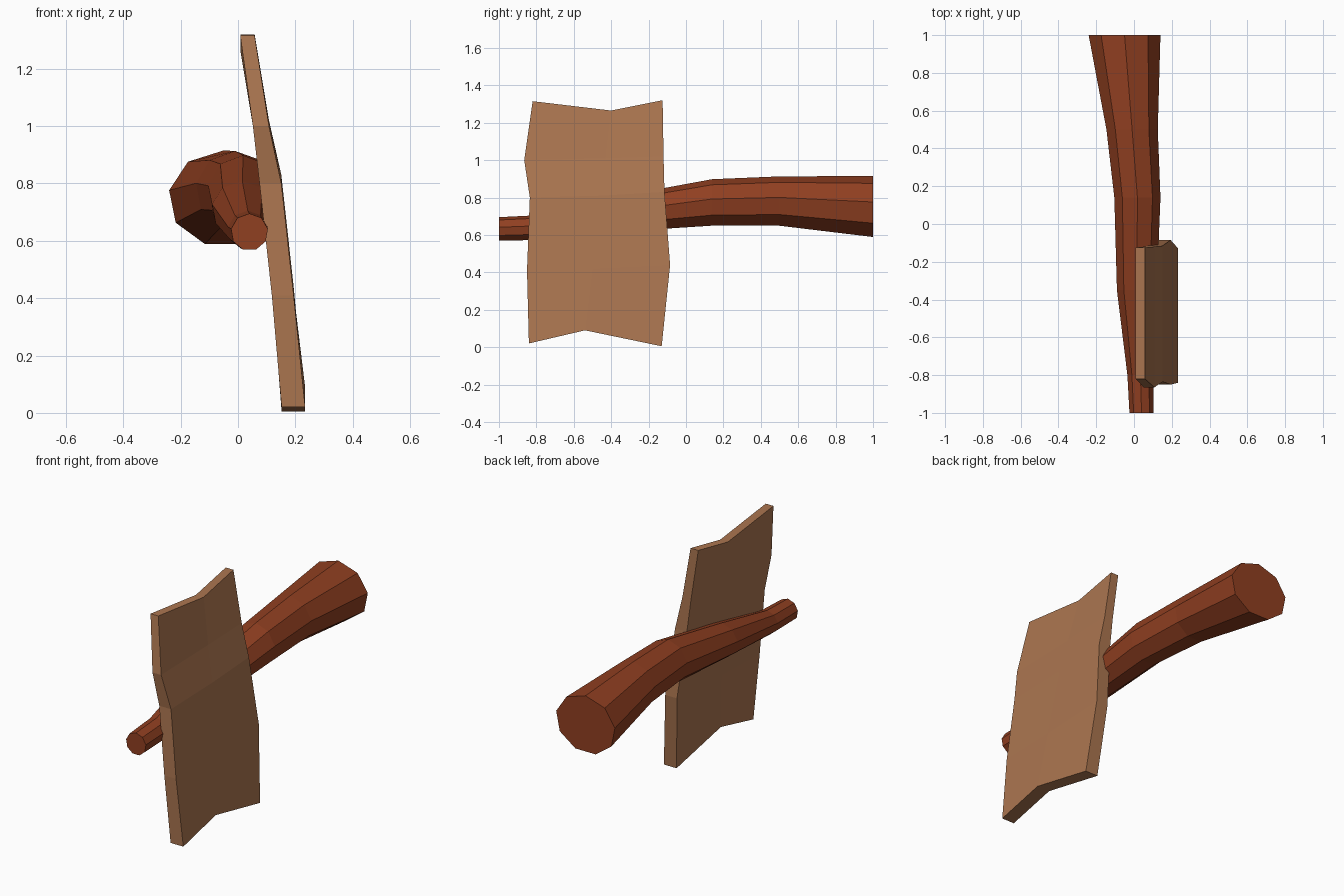
import bpy, bmesh, math

if "Cube" in bpy.data.objects:
    bpy.data.objects.remove(bpy.data.objects["Cube"])


def material(name, rgb):
    m = bpy.data.materials.new(name)
    m.diffuse_color = (*rgb, 1)
    m.use_nodes = True
    m.node_tree.nodes["Principled BSDF"].inputs["Base Color"].default_value = m.diffuse_color
    return m


def loft(name, rings, mat):
    """Skin a list of closed rings and cap both ends, flat shaded."""
    bm = bmesh.new()
    loops = [[bm.verts.new(p) for p in ring] for ring in rings]
    for a, b in zip(loops, loops[1:]):
        n = len(a)
        for i in range(n):
            j = (i + 1) % n
            bm.faces.new((a[i], a[j], b[j], b[i]))
    bm.faces.new(loops[0][::-1])
    bm.faces.new(loops[-1])
    bmesh.ops.recalc_face_normals(bm, faces=bm.faces)
    mesh = bpy.data.meshes.new(name)
    bm.to_mesh(mesh)
    bm.free()
    mesh.materials.append(mat)
    obj = bpy.data.objects.new(name, mesh)
    bpy.context.collection.objects.link(obj)
    return obj


# Branch: nine-sided bent tapering pole, (y, centre x, centre z, radius x, radius z)
SIDES = 9
branch_path = [
    (-1.00, 0.040, 0.630, 0.065, 0.065),
    (-0.80, 0.034, 0.637, 0.070, 0.068),
    (-0.35, 0.015, 0.710, 0.107, 0.098),
    (0.14, 0.018, 0.770, 0.124, 0.128),
    (0.50, -0.010, 0.777, 0.138, 0.136),
    (1.00, -0.050, 0.747, 0.193, 0.168),
]
rings = []
for y, cx, cz, rx, rz in branch_path:
    angles = [math.pi / 2 + 2 * math.pi * i / SIDES for i in range(SIDES)]
    rings.append([(cx + rx * math.cos(a), y, cz + rz * math.sin(a)) for a in angles])
loft("branch", rings, material("branch_wood", (0.28, 0.05, 0.015)))

# Board: rough leaning plank, rows of ((y, z) front, middle, back, left x, right x)
board_rows = [
    ((-0.84, 0.02), (-0.54, 0.09), (-0.13, 0.005), 0.152, 0.234),
    ((-0.85, 0.41), (-0.50, 0.42), (-0.085, 0.44), 0.118, 0.194),
    ((-0.835, 0.80), (-0.45, 0.81), (-0.115, 0.83), 0.075, 0.151),
    ((-0.865, 1.00), (-0.43, 1.01), (-0.12, 1.02), 0.052, 0.108),
    ((-0.82, 1.315), (-0.40, 1.265), (-0.125, 1.32), 0.008, 0.058),
]
rings = []
for front, mid, back, left, right in board_rows:
    rings.append([(left, *p) for p in (front, mid, back)]
                 + [(right, *p) for p in (back, mid, front)])
loft("board", rings, material("board_wood", (0.41, 0.18, 0.08)))
